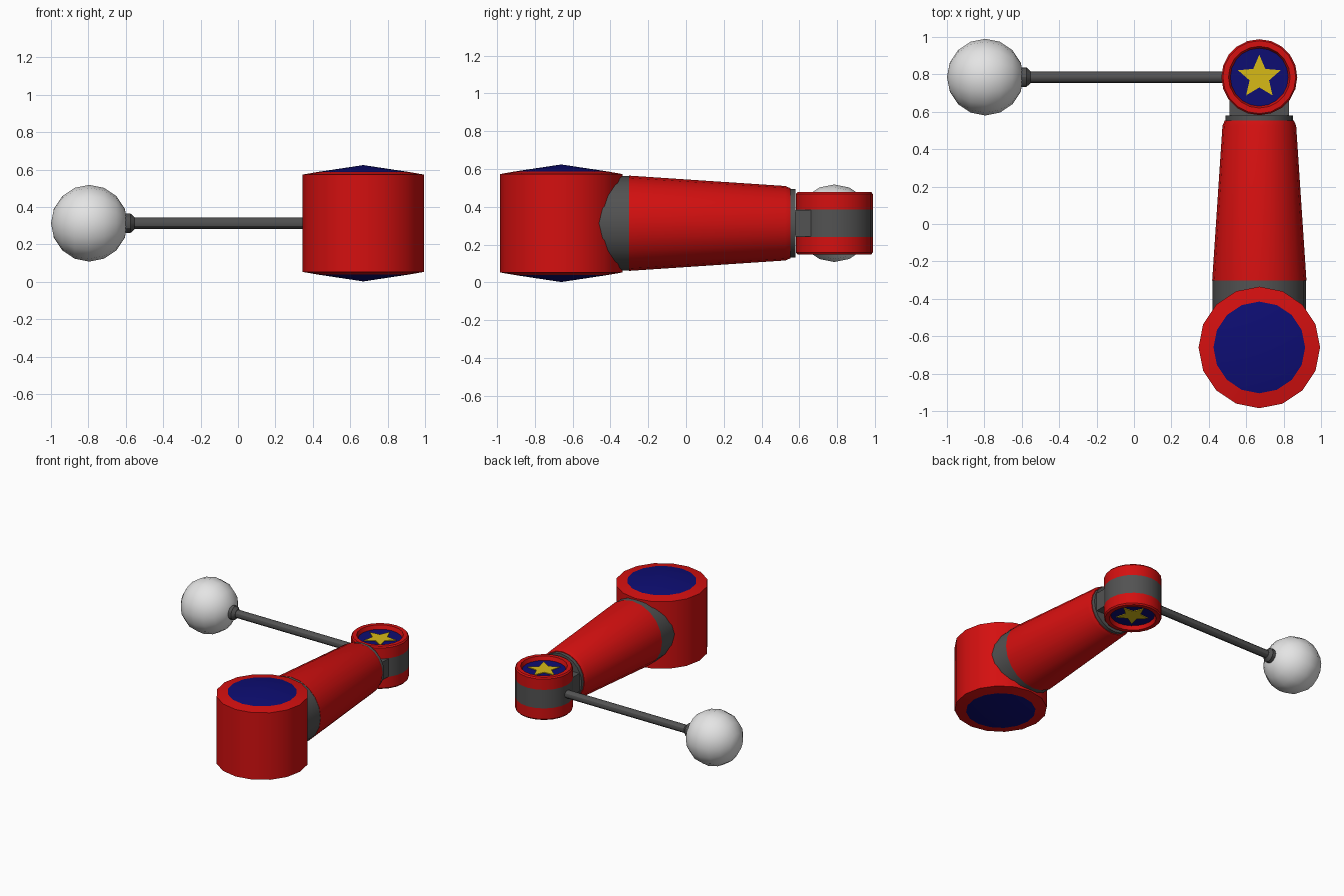
import bpy, bmesh, math
from mathutils import Matrix, Vector

if "Cube" in bpy.data.objects:
    bpy.data.objects.remove(bpy.data.objects["Cube"])


def material(name, rgb):
    m = bpy.data.materials.new(name)
    m.diffuse_color = (*rgb, 1)
    m.use_nodes = True
    m.node_tree.nodes["Principled BSDF"].inputs["Base Color"].default_value = m.diffuse_color
    return m


RED = material("red", (0.66, 0.005, 0.005))
BLUE = material("navy blue", (0.004, 0.004, 0.17))
GREY = material("dark grey", (0.085, 0.085, 0.085))
WHITE = material("ball white", (0.78, 0.78, 0.78))
YELLOW = material("yellow", (0.68, 0.49, 0.008))

AXES = {"x": Matrix.Rotation(math.pi / 2, 4, "Y"),
        "y": Matrix.Rotation(-math.pi / 2, 4, "X"),
        "z": Matrix.Identity(4)}
MID = 0.313  # height of the arm axis


def finish(bm, name, mats, angle=30):
    bmesh.ops.recalc_face_normals(bm, faces=bm.faces[:])
    me = bpy.data.meshes.new(name)
    bm.to_mesh(me)
    bm.free()
    for m in mats:
        me.materials.append(m)
    ob = bpy.data.objects.new(name, me)
    bpy.context.collection.objects.link(ob)
    bpy.ops.object.select_all(action="DESELECT")
    ob.select_set(True)
    bpy.context.view_layer.objects.active = ob
    bpy.ops.object.shade_smooth_by_angle(angle=math.radians(angle))
    return ob


def lathe(name, origin, axis, profile, mats, bands=None, sides=16):
    """Revolve (radius, height) points about an axis; bands gives a material per strip."""
    bm = bmesh.new()
    rings = []
    for r, h in profile:
        if r == 0:
            rings.append([bm.verts.new((0, 0, h))] * sides)
        else:
            rings.append([bm.verts.new((r * math.cos(2 * math.pi * i / sides),
                                        r * math.sin(2 * math.pi * i / sides), h))
                          for i in range(sides)])
    for k in range(len(rings) - 1):
        a, b = rings[k], rings[k + 1]
        for i in range(sides):
            j = (i + 1) % sides
            f = bm.faces.new(list(dict.fromkeys((a[i], a[j], b[j], b[i]))))
            f.material_index = bands[k] if bands else 0
    bm.transform(Matrix.Translation(origin) @ AXES[axis])
    return finish(bm, name, mats)


def mirrored(half):
    """Complete a profile that runs from the top centre down to the mid plane."""
    return half + [(r, -h) for r, h in reversed(half)]


# Large shoulder drum with shallow conical blue ends
drum = mirrored([(0, 0.311), (0.245, 0.274), (0.325, 0.26)])
lathe("shoulder_drum", (0.67, -0.66, MID), "z", drum, [RED, BLUE], [1, 0, 0, 0, 1])

# Tapered arm: grey socket, red sleeve, grey end ring
lathe("arm_socket", (0.67, 0, MID), "y",
      [(0, -0.6), (0.25, -0.6), (0.25, -0.3), (0, -0.3)], [GREY], sides=20)
lathe("arm_sleeve", (0.67, 0, MID), "y",
      [(0, -0.302), (0.252, -0.302), (0.197, 0.525), (0.185, 0.553), (0, 0.553)],
      [RED], sides=20)
lathe("arm_end_ring", (0.67, 0, MID), "y",
      [(0, 0.54), (0.18, 0.54), (0.18, 0.58), (0, 0.58)], [GREY], sides=20)

# Flat neck joining the arm to the elbow
bm = bmesh.new()
bmesh.ops.create_cube(bm, size=1)
bm.transform(Matrix.Translation((0.67, 0.63, MID)) @ Matrix.Diagonal((0.32, 0.14, 0.14, 1)))
finish(bm, "neck", [GREY])

# Elbow drum: grey waist, red caps, recessed blue discs
elbow = mirrored([(0, 0.135), (0.155, 0.135), (0.165, 0.165), (0.195, 0.165),
                  (0.203, 0.155), (0.203, 0.072)])
lathe("elbow_drum", (0.67, 0.785, MID), "z", elbow, [RED, BLUE, GREY],
      [1, 0, 0, 0, 0, 2, 0, 0, 0, 0, 1], sides=20)

# Star plates on both ends of the elbow
for name, side in (("top_star", 1), ("bottom_star", -1)):
    bm = bmesh.new()
    pts = []
    for i in range(10):
        a = math.pi / 2 + i * math.pi / 5
        r = 0.055 if i % 2 else 0.12
        pts.append(bm.verts.new((0.67 + r * math.cos(a), 0.785 + r * math.sin(a),
                                 MID + side * 0.134)))
    face = bm.faces.new(pts)
    ext = bmesh.ops.extrude_face_region(bm, geom=[face])
    bmesh.ops.translate(bm, vec=Vector((0, 0, side * 0.007)),
                        verts=[v for v in ext["geom"] if isinstance(v, bmesh.types.BMVert)])
    finish(bm, name, [YELLOW])

# Lever rod with a collar at the ball
lathe("lever_rod", (0, 0.785, MID), "x",
      [(0, -0.62), (0.03, -0.62), (0.03, 0.5), (0, 0.5)], [GREY], sides=12)
lathe("lever_collar", (0, 0.785, MID), "x",
      [(0, -0.63), (0.052, -0.61), (0.052, -0.575), (0.032, -0.553), (0, -0.553)],
      [GREY], sides=12)

# Ball knob
bm = bmesh.new()
bmesh.ops.create_uvsphere(bm, u_segments=16, v_segments=8, radius=0.205)
bm.transform(Matrix.Translation((-0.795, 0.785, MID)) @ AXES["x"])
finish(bm, "ball_knob", [WHITE])
